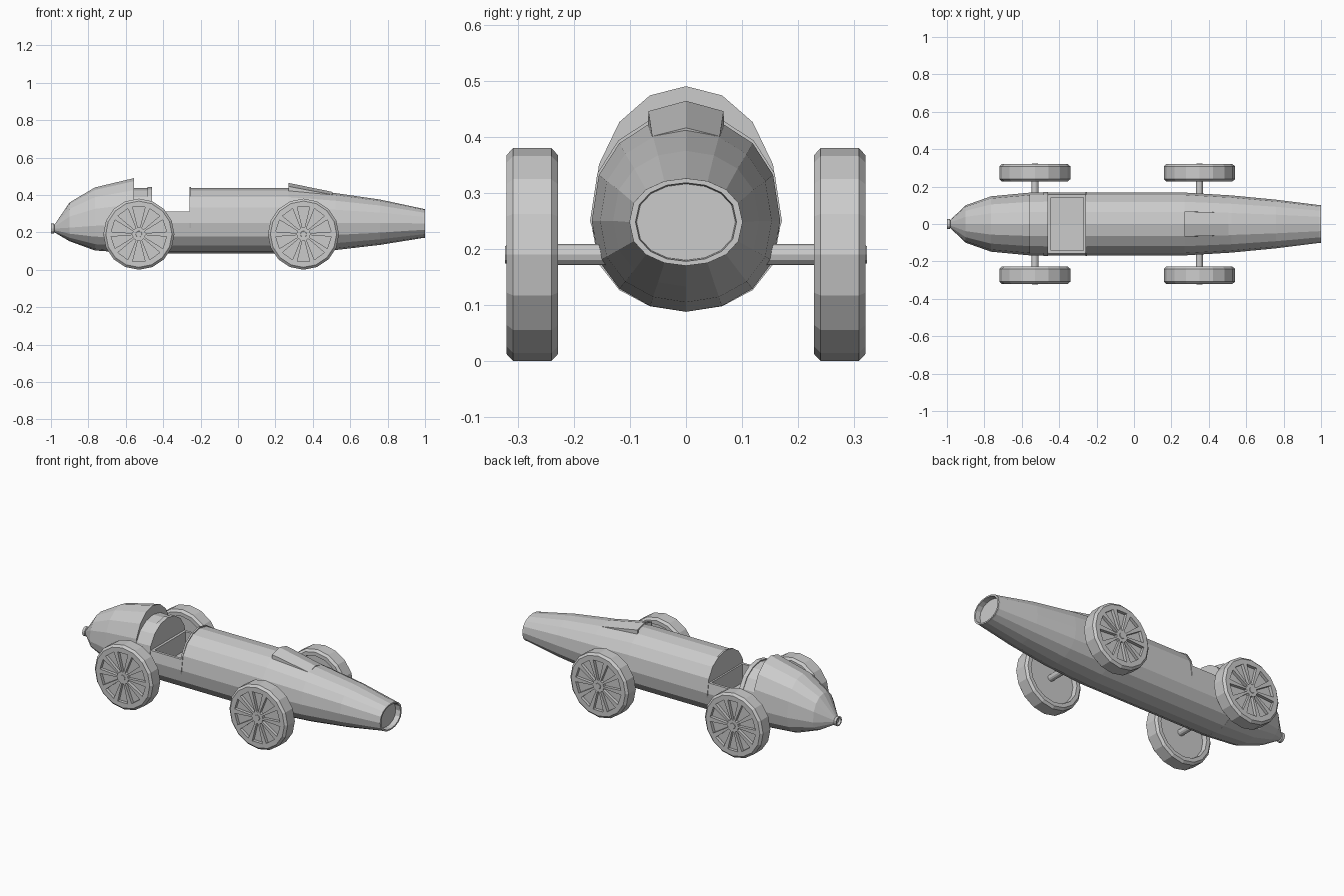
import bpy, bmesh
from math import sin, cos, pi, copysign

if "Cube" in bpy.data.objects:
    bpy.data.objects.remove(bpy.data.objects["Cube"])

SIDES = 16


def make_mesh(name, verts, faces):
    bm = bmesh.new()
    vs = [bm.verts.new(v) for v in verts]
    for f in faces:
        bm.faces.new([vs[i] for i in f])
    bmesh.ops.recalc_face_normals(bm, faces=bm.faces)
    me = bpy.data.meshes.new(name)
    bm.to_mesh(me)
    bm.free()
    ob = bpy.data.objects.new(name, me)
    bpy.context.collection.objects.link(ob)
    return ob


def loft(name, rings):
    n = len(rings[0])
    verts = [p for r in rings for p in r]
    faces = [(k * n + i, k * n + (i + 1) % n, (k + 1) * n + (i + 1) % n, (k + 1) * n + i)
             for k in range(len(rings) - 1) for i in range(n)]
    faces += [tuple(range(n)), tuple(range(len(verts) - n, len(verts)))]
    return make_mesh(name, verts, faces)


def hull_ring(x, hw, bot, mid, top):
    pts = []
    for i in range(SIDES):
        a = 2 * pi * i / SIDES
        s = copysign(abs(sin(a)) ** 0.85, sin(a))
        pts.append((x, hw * cos(a), mid + s * (top - mid if s > 0 else mid - bot)))
    return pts


def hull(name, stations):
    return loft(name, [hull_ring(*s) for s in stations])


def lathe_y(name, x, z, profile, n=SIDES):
    return loft(name, [[(x + r * cos(2 * pi * i / n), y, z + r * sin(2 * pi * i / n))
                        for i in range(n)] for y, r in profile])


def box(name, x0, x1, hw, z0, z1):
    return loft(name, [[(x, -hw, z0), (x, hw, z0), (x, hw, z1), (x, -hw, z1)] for x in (x0, x1)])


def cut(ob, cutter):
    m = ob.modifiers.new("cut", 'BOOLEAN')
    m.operation, m.solver, m.object = 'DIFFERENCE', 'EXACT', cutter
    bpy.context.view_layer.objects.active = ob
    bpy.ops.object.modifier_apply(modifier=m.name)
    bpy.data.objects.remove(cutter)


# main body with recessed nose opening: x, half width, bottom, middle, top
body = hull("body", [(-0.56, .168, .088, .25, .436), (0.27, .168, .088, .25, .436),
                     (0.52, .153, .105, .25, .41), (0.76, .13, .133, .25, .375),
                     (0.99, .101, .17, .248, .326), (1.0, .101, .17, .248, .326),
                     (1.0, .09, .178, .248, .318), (0.97, .088, .18, .248, .316)])
cut(body, box("opening_cutter", -0.46, -0.26, .3, .31, .6))
cut(body, box("well_cutter", -0.445, -0.27, .143, .2, .5))

# tail with raised headrest and small open tip
hull("tail", [(-0.555, .168, .088, .24, .49), (-0.765, .148, .103, .235, .44),
              (-0.9, .1, .152, .225, .36), (-0.982, .022, .2, .22, .24),
              (-0.985, .027, .193, .22, .247), (-1.0, .027, .193, .22, .247),
              (-1.0, .02, .2, .22, .24), (-0.985, .02, .2, .22, .24)])

# cockpit hoops, standing slightly proud of the upper body
for name, x0, x1 in (("seat_hoop", -0.485, -0.46), ("dash_hoop", -0.26, -0.25)):
    hull(name, [(x, .171, .15, .25, .442) for x in (x0, x1)])

# bonnet scoop: bent sheet, open at the rear
scoop = make_mesh("bonnet_scoop",
                  [(.27, -.064, .415), (.27, -.064, .443), (.27, 0, .46), (.27, .064, .443),
                   (.27, .064, .415), (.505, -.059, .397), (.505, 0, .412), (.505, .059, .397)],
                  [(0, 1, 5), (1, 2, 6, 5), (2, 3, 7, 6), (3, 4, 7)])
solid = scoop.modifiers.new("thickness", 'SOLIDIFY')
solid.thickness, solid.offset = 0.008, 0


# ten wedge-shaped recesses between the spokes
def spoke_cutter(x, z, s):
    verts, faces = [], []
    for k in range(10):
        a, b = 2 * pi * (k + .5) / 10, len(verts)
        for y in (.302 * s, .34 * s):
            for r, w in ((.035, .006), (.145, .033), (.145, -.033), (.035, -.006)):
                verts.append((x + r * cos(a) - w * sin(a), y, z + r * sin(a) + w * cos(a)))
        faces += [(b, b + 1, b + 2, b + 3), (b + 4, b + 5, b + 6, b + 7)]
        faces += [(b + i, b + (i + 1) % 4, b + 4 + (i + 1) % 4, b + 4 + i) for i in range(4)]
    return make_mesh("spoke_cutter", verts, faces)


# wheels and axles
for end, x in (("rear", -0.53), ("front", 0.35)):
    lathe_y(end + "_axle", x, .19, [(-.285, .019), (.285, .019)], 12)
    for side, s in (("right", -1), ("left", 1)):
        wheel = lathe_y(f"{end}_{side}_wheel", x, .19,
                        [(y * s, r) for y, r in ((.255, .15), (.228, .155), (.228, .177), (.24, .19),
                                                 (.308, .19), (.32, .177))])
        cut(wheel, spoke_cutter(x, .19, s))
        lathe_y(f"{end}_{side}_hub", x, .19, [(.31 * s, .02), (.323 * s, .016)], 10)
